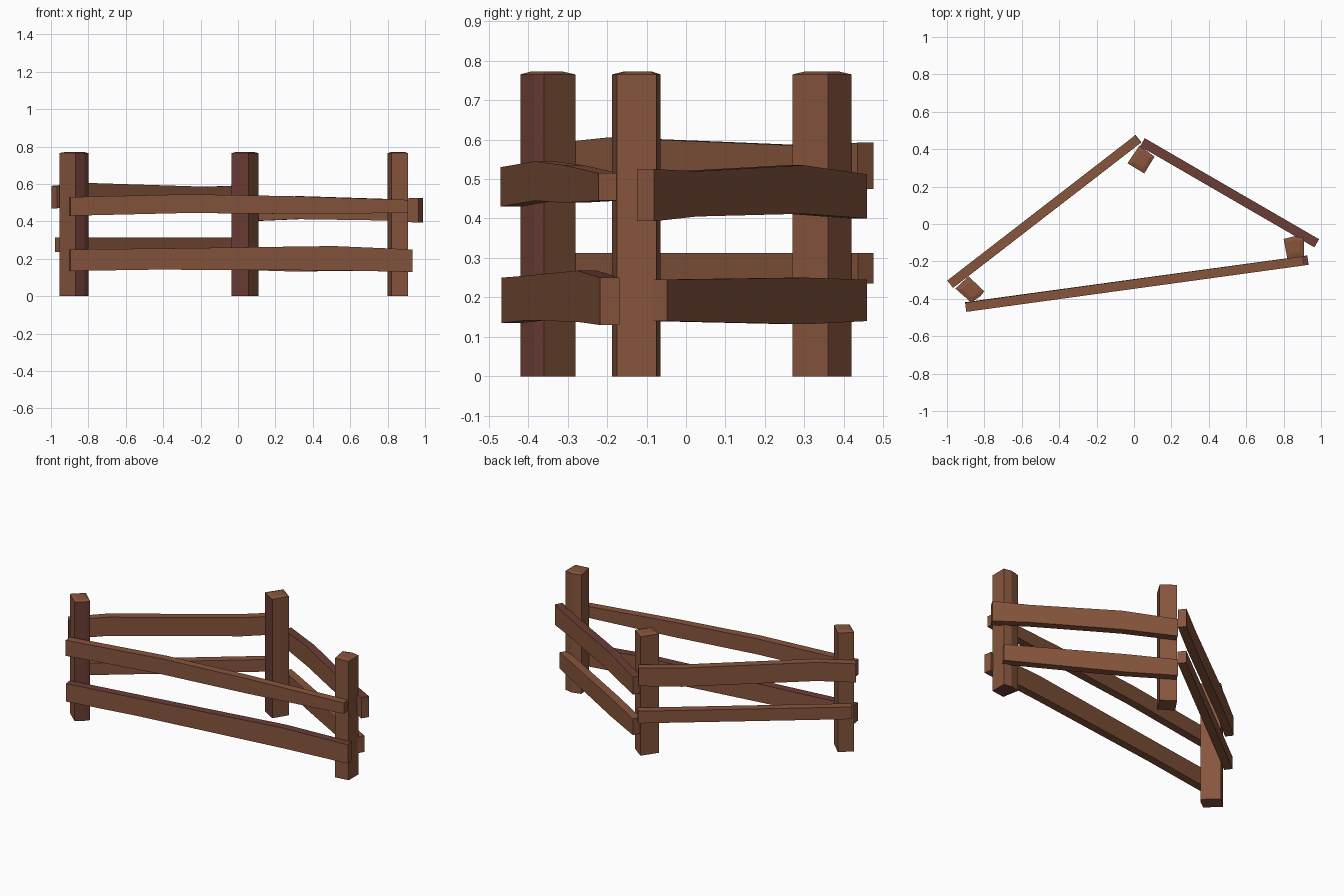
import bpy, bmesh
from mathutils import Vector

if "Cube" in bpy.data.objects:
    bpy.data.objects.remove(bpy.data.objects["Cube"])


def make_mat(name, col):
    m = bpy.data.materials.new(name)
    m.diffuse_color = (*col, 1)
    m.use_nodes = True
    m.node_tree.nodes["Principled BSDF"].inputs["Base Color"].default_value = m.diffuse_color
    return m


BROWN = make_mat("wood brown", (0.24, 0.091, 0.046))
RED = make_mat("reddish wood", (0.15, 0.047, 0.036))


def finish(name, bm, red_dirs):
    """Make the object; faces pointing along any of red_dirs get the reddish wood."""
    bmesh.ops.recalc_face_normals(bm, faces=bm.faces)
    bm.normal_update()
    for f in bm.faces:
        f.material_index = int(any(f.normal.dot(Vector(d).normalized()) > 0.85 for d in red_dirs))
    me = bpy.data.meshes.new(name)
    bm.to_mesh(me)
    bm.free()
    me.materials.append(BROWN)
    me.materials.append(RED)
    ob = bpy.data.objects.new(name, me)
    bpy.context.collection.objects.link(ob)


def loft(rings):
    """Closed skin through rings that all have the same number of points."""
    bm = bmesh.new()
    vs = [[bm.verts.new(p) for p in r] for r in rings]
    n = len(vs[0])
    for a, b in zip(vs, vs[1:]):
        for i in range(n):
            j = (i + 1) % n
            bm.faces.new((a[i], a[j], b[j], b[i]))
    bm.faces.new(vs[0])
    bm.faces.new(vs[-1])
    return bm


def post(name, outline, red_dirs):
    cx = sum(p[0] for p in outline) / len(outline)
    cy = sum(p[1] for p in outline) / len(outline)

    def ring(z, s):
        return [(cx + (x - cx) * s, cy + (y - cy) * s, z) for x, y in outline]
    # straight shaft with a slightly crowned top
    finish(name, loft([ring(0, 1), ring(0.765, 1), ring(0.772, 0.6)]), red_dirs)


def rail(name, start, end, heights, red_dirs=(), thick=0.05):
    """Plank from start to end; heights = (fraction along, bottom z, top z)."""
    a, b = Vector((*start, 0)), Vector((*end, 0))
    d = (b - a).normalized()
    side = Vector((-d.y, d.x, 0)) * thick / 2
    rings = []
    for t, lo, hi in heights:
        c = a.lerp(b, t)
        rings.append([c + s + Vector((0, 0, z))
                      for s, z in ((-side, lo), (side, lo), (side, hi), (-side, hi))])
    finish(name, loft(rings), red_dirs)


# Posts
post("left_post", [(-0.955, -0.345), (-0.885, -0.28), (-0.80, -0.36),
                   (-0.82, -0.385), (-0.87, -0.42)], [(1, -1.2, 0)])
post("back_post", [(-0.035, 0.325), (0.055, 0.27), (0.11, 0.36), (0.03, 0.42)],
     [(-0.5, -0.85, 0)])
post("right_post", [(0.80, -0.08), (0.86, -0.065), (0.91, -0.075),
                    (0.91, -0.175), (0.82, -0.187)], [(0, 0, -1)])

# Front rails
UP = [(0, 0, 1)]
rail("front_upper_rail", (-0.90, -0.445), (0.905, -0.197),
     [(0, 0.43, 0.53), (0.35, 0.445, 0.545), (0.65, 0.44, 0.535), (1, 0.445, 0.515)])
rail("front_lower_rail", (-0.90, -0.443), (0.93, -0.193),
     [(0, 0.135, 0.25), (0.25, 0.142, 0.255), (0.77, 0.138, 0.268), (1, 0.13, 0.25)], UP)

# Back left rails
rail("left_upper_rail", (-0.983, -0.322), (0.022, 0.455),
     [(0, 0.47, 0.59), (0.18, 0.485, 0.605), (0.8, 0.465, 0.585), (1, 0.475, 0.592)])
rail("left_lower_rail", (-0.963, -0.307), (0.024, 0.456),
     [(0, 0.235, 0.313), (1, 0.235, 0.313)])

# Back right rails
rail("right_upper_rail", (0.045, 0.437), (0.977, -0.103),
     [(0, 0.40, 0.512), (0.3, 0.412, 0.535), (0.8, 0.405, 0.52), (1, 0.393, 0.525)], UP)
rail("right_lower_rail", (0.045, 0.437), (0.92, -0.07),
     [(0, 0.14, 0.245), (0.3, 0.132, 0.25), (1, 0.14, 0.245)])
